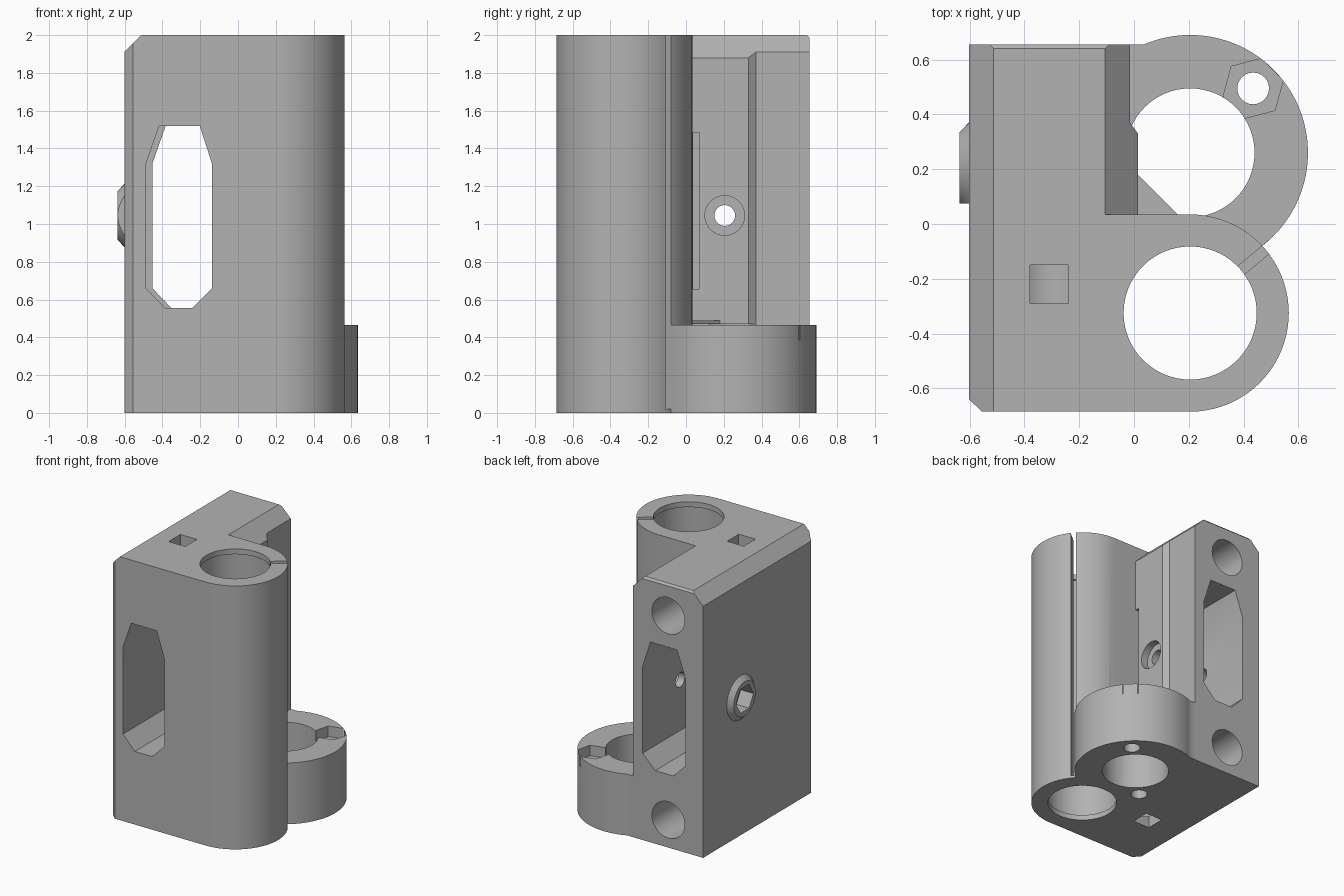
import bpy, bmesh, math

cube = bpy.data.objects.get("Cube")
if cube:
    bpy.data.objects.remove(cube, do_unlink=True)

grey = bpy.data.materials.new("plastic_grey")
grey.use_nodes = True
grey.diffuse_color = (0.45, 0.45, 0.45, 1)
grey.node_tree.nodes["Principled BSDF"].inputs["Base Color"].default_value = (0.45, 0.45, 0.45, 1)


def arc(cx, cy, r, a0=0, a1=360, n=64):
    """Points on an arc; a full circle leaves out the repeated end."""
    steps = n if abs(a1 - a0) == 360 else n + 1
    angles = [math.radians(a0 + (a1 - a0) * i / n) for i in range(steps)]
    return [(cx + r * math.cos(a), cy + r * math.sin(a)) for a in angles]


def box(a0, b0, a1, b1):
    return [(a0, b0), (a1, b0), (a1, b1), (a0, b1)]


def loft(name, lower, upper, lo, hi, axis="z"):
    """Solid between two matching outlines along an axis."""
    place = {"x": lambda p, t: (t, p[0], p[1]),
             "y": lambda p, t: (p[0], t, p[1]),
             "z": lambda p, t: (p[0], p[1], t)}[axis]
    bm = bmesh.new()
    a = [bm.verts.new(place(p, lo)) for p in lower]
    b = [bm.verts.new(place(p, hi)) for p in upper]
    bm.faces.new(a)
    bm.faces.new(b)
    for i in range(len(a)):
        j = (i + 1) % len(a)
        bm.faces.new((a[i], a[j], b[j], b[i]))
    bmesh.ops.recalc_face_normals(bm, faces=bm.faces)
    mesh = bpy.data.meshes.new(name)
    bm.to_mesh(mesh)
    bm.free()
    mesh.materials.append(grey)
    obj = bpy.data.objects.new(name, mesh)
    bpy.context.collection.objects.link(obj)
    return obj


def prism(name, pts, lo, hi, axis="z"):
    return loft(name, pts, pts, lo, hi, axis)


def combine(tool, operation):
    """Apply a boolean to the body and drop the helper."""
    tool.hide_render = True
    mod = body.modifiers.new(tool.name, "BOOLEAN")
    mod.object, mod.operation, mod.solver = tool, operation, "EXACT"
    bpy.context.view_layer.objects.active = body
    bpy.ops.object.modifier_apply(modifier=mod.name)
    bpy.data.objects.remove(tool, do_unlink=True)


def add(tool):
    combine(tool, "UNION")


def cut(tool):
    combine(tool, "DIFFERENCE")


BX, BY = 0.205, -0.325    # bearing axis
NX, NY = 0.205, 0.26      # threaded rod axis
SY, SZ = 0.205, 1.045     # screw axis
ROD_X = -0.31

# Main body with bearing sleeve and rear plate
outline = [(-0.555, -0.685)] + arc(BX, BY, 0.36, -90, 90, 40) + [
    (0.015, 0.035), (0.015, 0.33), (-0.015, 0.37), (-0.015, 0.655),
    (-0.602, 0.655), (-0.602, -0.64)]
body = prism("rod_end_bracket", outline, 0, 2)

# Low nut ring and its corner gusset
ring = arc(NX, NY, 0.43, 113.3, -90, 64) + [(-0.3, -0.17), (-0.3, 0.655)]
add(prism("nut_ring", ring, 0, 0.465))
add(prism("gusset", [(0, 0.02), (0.175, 0.02), (0, 0.195)], 0.47, 0.49))

# Screw boss on the left wall, flattened on its front side
boss = loft("screw_boss", arc(SY, SZ, 0.13, n=48), arc(SY, SZ, 0.22, n=48), -0.637, -0.55, "x")
add(boss)
cut(prism("boss_flat", box(-0.7, 0.7, -0.602, 1.4), -0.1, 0.075, "y"))

# Bevelled top edges
cut(prism("left_bevel", [(-0.7, 1.812), (-0.7, 2.1), (-0.412, 2.1)], -1, 1, "y"))
cut(prism("back_bevel", [(0.7, 1.94), (0.7, 2.1), (0.54, 2.1)], -0.7, 0.1, "x"))
cut(prism("plate_bevel", [(-0.205, 2.1), (0.1, 1.795), (0.1, 2.1)], 0.035, 0.8, "y"))

# Bearing bore with end lips, and its clamping slit
cut(prism("bearing_bore", arc(BX, BY, 0.243), -0.1, 2.1))
cut(prism("bearing_pocket", arc(BX, BY, 0.256), 0.04, 1.96))
ca, sa = math.cos(math.radians(40)), math.sin(math.radians(40))
slit = [(BX + u * ca - v * sa, BY + u * sa + v * ca) for u, v in box(0.15, -0.019, 0.42, 0.019)]
cut(prism("clamp_slit", slit, 0.02, 2.1))

# Threaded rod hole, nut trap and the two nut screws
cut(prism("nut_hole", arc(NX, NY, 0.235), -0.1, 0.47))
for x, y, top in ((0.435, 0.495, 0.6), (-0.025, 0.025, 0.465)):
    cut(prism("nut_screw_hole", arc(x, y, 0.058, n=24), -0.1, top))
cut(prism("nut_trap", arc(0.435, 0.495, 0.113, 15, 375, 6), 0.385, 0.6))

# Smooth rod sockets and the square windows at their ends
for z, lo, hi in ((0.21, -0.1, 0.21), (1.76, 1.76, 2.1)):
    cut(prism("rod_socket", arc(ROD_X, z, 0.138, n=48), -0.5, 0.8, "y"))
    cut(prism("rod_window", box(-0.38, -0.29, -0.24, -0.15), lo, hi))


# Eight-sided belt opening, offset sideways in its rear half
def opening(x0, x1):
    return [(x0 + 0.1, 0.555), (x1 - 0.105, 0.555), (x1, 0.66), (x1, 1.32),
            (x1 - 0.065, 1.52), (x0 + 0.07, 1.52), (x0, 1.32), (x0, 0.66)]


cut(prism("belt_opening_front", opening(-0.487, -0.138), -0.9, 0.07, "y"))
cut(prism("belt_opening_back", opening(-0.453, -0.095), 0.03, 0.9, "y"))
cut(prism("side_recess", box(-0.01, 0.655, 0.1, 1.485), 0.036, 0.07, "y"))

# Idler screw hole, hexagonal nut pocket and screw head seat
cut(prism("screw_hole", arc(SY, SZ, 0.055, n=32), -0.8, 0.2, "x"))
cut(prism("screw_nut_pocket", arc(SY, SZ, 0.105, n=6), -0.8, -0.53, "x"))
cut(prism("screw_head_seat", arc(SY, SZ, 0.105, n=32), -0.04, 0.2, "x"))

# Smooth round walls, sharp edges
bpy.ops.object.select_all(action="DESELECT")
body.select_set(True)
bpy.context.view_layer.objects.active = body
bpy.ops.object.shade_smooth_by_angle(angle=math.radians(25))
